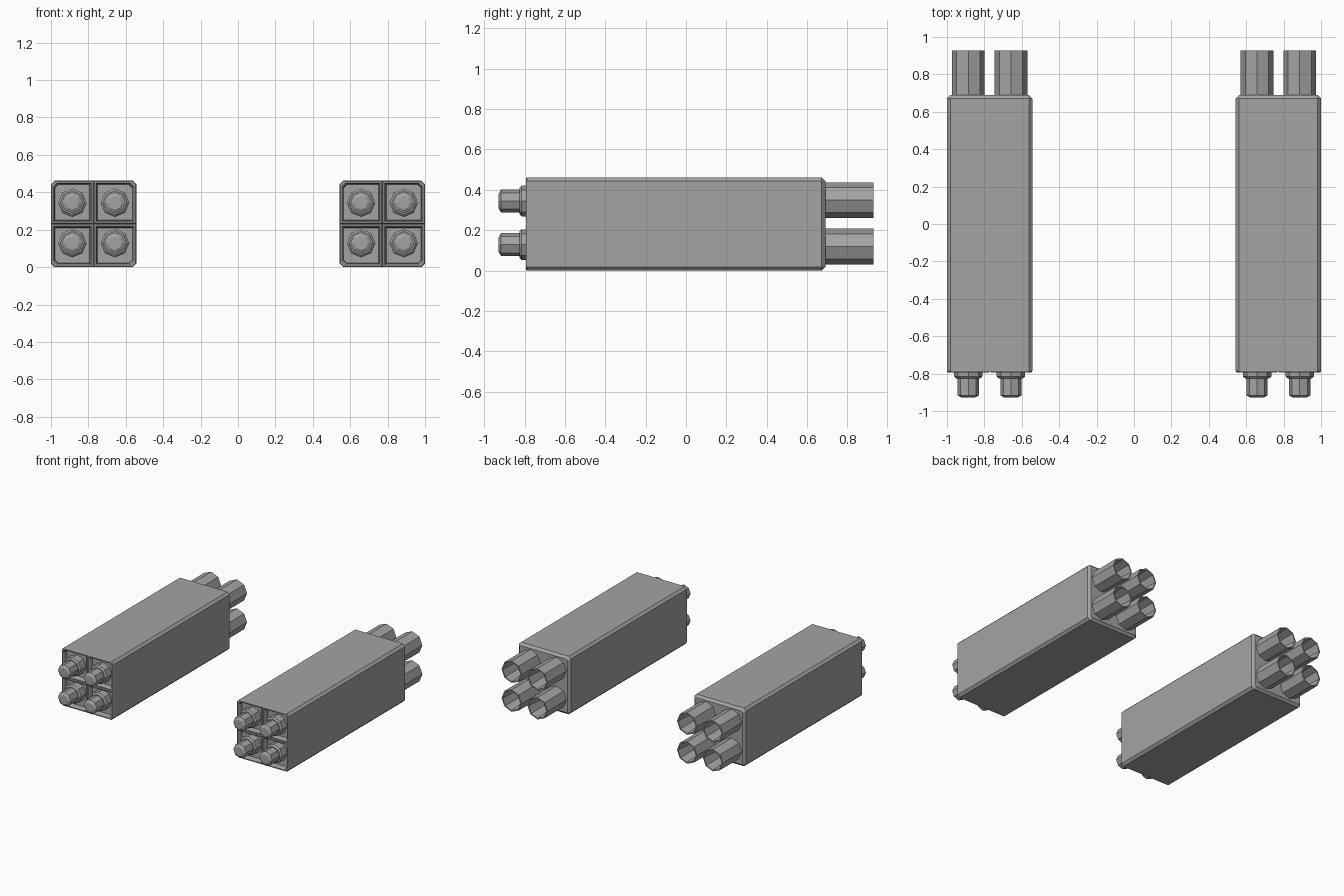
import bpy, bmesh, math

if "Cube" in bpy.data.objects:
    bpy.data.objects.remove(bpy.data.objects["Cube"])

grey = bpy.data.materials.new("medium grey")
grey.diffuse_color = (0.37, 0.37, 0.37, 1)
grey.use_nodes = True
grey.node_tree.nodes["Principled BSDF"].inputs["Base Color"].default_value = grey.diffuse_color

HX, HZ = 0.228, 0.231        # pod half width and half height
POD_X = 0.772                # pod centre
FLOOR = -0.755               # depth of the front cell floors
CUT = 0.018                  # long edge chamfer


def loft(name, rings):
    """Skin a list of rings lying in planes of constant y, capping both ends."""
    bm = bmesh.new()
    rows = [[bm.verts.new(p) for p in ring] for ring in rings]
    n = len(rows[0])
    for a, b in zip(rows, rows[1:]):
        for i in range(n):
            j = (i + 1) % n
            bm.faces.new((a[i], a[j], b[j], b[i]))
    bm.faces.new(rows[0])
    bm.faces.new(rows[-1])
    bmesh.ops.recalc_face_normals(bm, faces=bm.faces)
    me = bpy.data.meshes.new(name)
    bm.to_mesh(me)
    bm.free()
    me.materials.append(grey)
    ob = bpy.data.objects.new(name, me)
    bpy.context.collection.objects.link(ob)
    return ob


def chamfered(cx, y, cz, hx, hz, c):
    """Rectangle with all four corners cut."""
    pts = [(hx, hz - c), (hx - c, hz), (c - hx, hz), (-hx, hz - c),
           (-hx, c - hz), (c - hx, -hz), (hx - c, -hz), (hx, c - hz)]
    return [(cx + x, y, cz + z) for x, z in pts]


def cell_ring(cx, cz, sx, sz, inset, y):
    """Cell outline with only the pod's outer corner cut."""
    hx, hz = HX / 2 - inset, HZ / 2 - inset
    pts = [(-hx, -hz), (hx, -hz), (hx, hz - CUT), (hx - CUT, hz), (-hx, hz)]
    return [(cx + sx * x, y, cz + sz * z) for x, z in pts]


def octagons(cx, cz, profile):
    """Octagonal rings from (radius, y) pairs, points facing the axes."""
    return [[(cx + r * math.cos(i * math.pi / 4), y, cz + r * math.sin(i * math.pi / 4))
             for i in range(8)] for r, y in profile]


CELL = [(0, FLOOR), (0, -0.787), (0.004, -0.793), (0.012, -0.793),
        (0.018, -0.785), (0.021, FLOOR)]
WARHEAD = [(0.076, FLOOR), (0.076, -0.815), (0.064, -0.826), (0.057, -0.826),
           (0.057, -0.916), (0.036, -0.928)]
EXHAUST = [(0.088, 0.68), (0.088, 0.928), (0.078, 0.928), (0.062, 0.70)]

for side, px in (("left", -POD_X), ("right", POD_X)):
    # main box with chamfered long edges and rear rim
    loft(side + "_pod_body", [
        chamfered(px, FLOOR, HZ, HX, HZ, CUT),
        chamfered(px, 0.672, HZ, HX, HZ, CUT),
        chamfered(px, 0.69, HZ, HX - 0.018, HZ - 0.018, CUT * 0.6)])
    for sx in (-1, 1):
        for sz in (-1, 1):
            tag = "%s_%s_%s" % (side, "upper" if sz > 0 else "lower",
                                "outer" if sx * px > 0 else "inner")
            # recessed front frame
            cx, cz = px + sx * HX / 2, HZ + sz * HZ / 2
            loft(tag + "_cell_frame",
                 [cell_ring(cx, cz, sx, sz, inset, y) for inset, y in CELL])
            # warhead in the front cell and hollow exhaust tube behind
            loft(tag + "_warhead", octagons(cx, HZ + 0.005 + sz * 0.108, WARHEAD))
            loft(tag + "_exhaust_tube", octagons(cx, HZ + 0.003 + sz * 0.115, EXHAUST))
